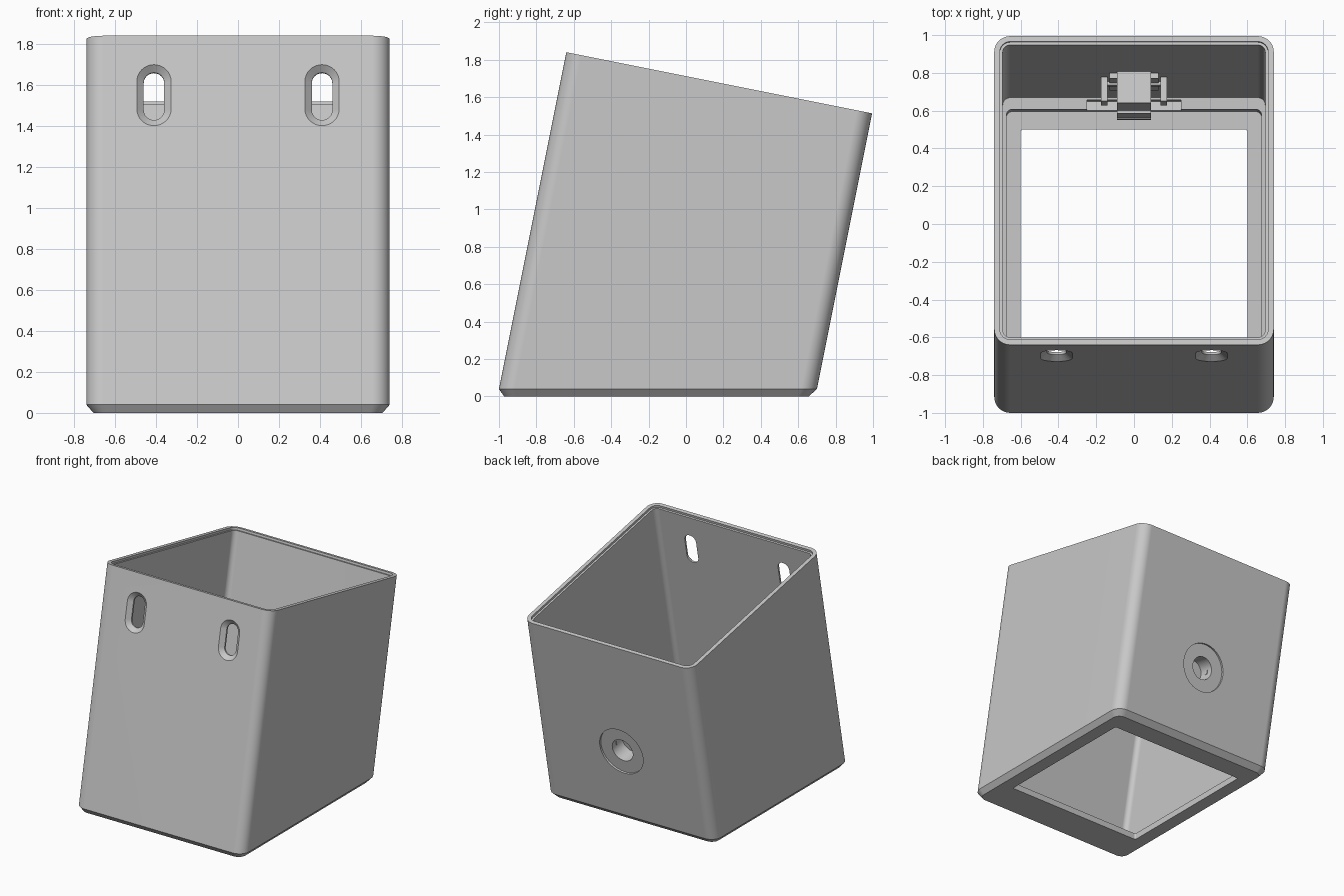
import bpy, bmesh, math
from mathutils import Matrix, Vector

if "Cube" in bpy.data.objects:
    bpy.data.objects.remove(bpy.data.objects["Cube"], do_unlink=True)

LEAN = 0.2                       # backward lean of the walls per unit height
TILT = Matrix.Rotation(-math.atan(LEAN), 4, "X")

grey = bpy.data.materials.new("light_grey")
grey.use_nodes = True
colour = (0.58, 0.58, 0.58, 1)
grey.diffuse_color = colour
grey.node_tree.nodes["Principled BSDF"].inputs["Base Color"].default_value = colour


def make_object(name, bm, matrix=Matrix()):
    bmesh.ops.remove_doubles(bm, verts=bm.verts, dist=0.0002)
    bmesh.ops.recalc_face_normals(bm, faces=bm.faces)
    bm.transform(matrix)
    mesh = bpy.data.meshes.new(name)
    bm.to_mesh(mesh)
    bm.free()
    mesh.materials.append(grey)
    obj = bpy.data.objects.new(name, mesh)
    bpy.context.collection.objects.link(obj)
    return obj


def rounded(hx, lo, hi, r, n=8):
    """Outline of a rounded rectangle, counter-clockwise."""
    corners = [(hx - r, hi - r), (r - hx, hi - r), (r - hx, lo + r), (hx - r, lo + r)]
    pts = []
    for q, (cx, cy) in enumerate(corners):
        for i in range(n + 1):
            a = math.pi / 2 * (q + i / n)
            pts.append((cx + r * math.cos(a), cy + r * math.sin(a)))
    return pts


def loft(name, rings, closed=False, matrix=Matrix()):
    bm = bmesh.new()
    loops = [[bm.verts.new(p) for p in ring] for ring in rings]
    pairs = list(zip(loops, loops[1:]))
    if closed:
        pairs.append((loops[-1], loops[0]))
    else:
        bm.faces.new(loops[0])
        bm.faces.new(loops[-1])
    for a, b in pairs:
        for i in range(len(a)):
            j = (i + 1) % len(a)
            bm.faces.new((a[i], a[j], b[j], b[i]))
    return make_object(name, bm, matrix)


def box(name, low, high, matrix):
    bm = bmesh.new()
    bmesh.ops.create_cube(bm, size=1)
    low, high = Vector(low), Vector(high)
    for v in bm.verts:
        v.co = [(l + h) / 2 + c * (h - l) for l, h, c in zip(low, high, v.co)]
    return make_object(name, bm, matrix)


def cut(target, cutters):
    bpy.context.view_layer.objects.active = target
    for c in cutters:
        c.hide_render = True
        mod = target.modifiers.new("cut", "BOOLEAN")
        mod.operation, mod.solver, mod.object = "DIFFERENCE", "EXACT", c
        bpy.ops.object.modifier_apply(modifier=mod.name)


def smooth(obj):
    bpy.ops.object.select_all(action="DESELECT")
    obj.select_set(True)
    bpy.context.view_layer.objects.active = obj
    bpy.ops.object.shade_smooth_by_angle(angle=math.radians(25))
    mod = obj.modifiers.new("flat_walls", "WEIGHTED_NORMAL")
    mod.keep_sharp = True


# Leaning shell: one closed loft from the base, up the outside, down the inside
def level(inset, z, r):
    return [(x, y + LEAN * (z - 0.04), z)
            for x, y in rounded(0.74 - inset, -1 + inset, 0.7 - inset, r)]


def rim(inset, drop, r):
    ring = []
    for x, y in rounded(0.74 - inset, -1 + inset, 0.7 - inset, r):
        z = (1.712 - drop - LEAN * (y - 0.008)) / (1 + LEAN ** 2)
        ring.append((x, y + LEAN * (z - 0.04), z))
    return ring


def opening(z):
    return [(x, y, z) for x, y in rounded(0.6, -0.7, 0.5, 0.012)]


def recess(z):
    return [(x, y + LEAN * (z - 0.05), z) for x, y in rounded(0.675, -0.93, 0.595, 0.03)]


shell = loft("leaning_shell", [
    opening(0), level(0.035, 0, 0.06), level(0, 0.04, 0.085),
    rim(0, 0, 0.085), rim(0.03, 0, 0.055), rim(0.03, 0.018, 0.055),
    rim(0.045, 0.018, 0.04), level(0.045, 0.11, 0.04),
    recess(0.11), recess(0.05), opening(0.05)], closed=True)

cutters = []

# Two countersunk slots in the front wall
for side in (-1, 1):
    place = Matrix.Translation((side * 0.41, -0.698, 1.55)) @ TILT
    rings = []
    for depth, w, h in ((-0.01, 0.095, 0.163), (0.03, 0.05, 0.118), (0.12, 0.05, 0.118)):
        rings.append([(x, depth, z) for x, z in rounded(w, -h, h, w)])
    cutters.append(loft("slot_cutter", rings, matrix=place))

# Round recess and cable hole in the back wall
back = Matrix.Translation((0, 0.812, 0.6)) @ TILT


def disc_cutter(name, r, start, end):
    rings = [[(x, y, z) for x, z in rounded(r, -r, r, r)] for y in (start, end)]
    return loft(name, rings, matrix=back)


bore = disc_cutter("hole_cutter", 0.09, 0.05, -0.14)
cutters += [disc_cutter("recess_cutter", 0.19, 0.05, -0.015), bore]

# Notch in the ledge under the socket
ledge = Matrix.Translation((0, 0.645, 0.05)) @ TILT
cutters.append(box("notch_cutter", (-0.25, -0.09, 0.016), (0.25, 0, 0.12), ledge))

cut(shell, cutters)
smooth(shell)

# Socket on the inside of the back wall
inner = Matrix.Translation((0, 0.767, 0.6)) @ TILT
plate = box("socket_back_plate", (-0.13, -0.03, -0.16), (0.13, 0.004, 0.17), inner)
housing = box("socket_housing", (-0.09, -0.17, -0.13), (0.09, 0.004, 0.21), inner)
for part in (plate, housing):
    cut(part, [bore])
    smooth(part)
box("socket_lip", (-0.09, -0.19, -0.16), (0.09, -0.02, -0.13), inner)
box("socket_front_step", (-0.09, -0.185, -0.13), (0.09, -0.165, 0.0), inner)
for side, name in ((-1, "right"), (1, "left")):
    lo, hi = sorted((side * 0.14, side * 0.175))
    box(name + "_socket_ear", (lo, -0.13, -0.06), (hi, 0.004, 0.06), inner)
    lo, hi = sorted((side * 0.085, side * 0.145))
    box(name + "_socket_pin", (lo, -0.04, 0.0), (hi, -0.02, 0.04), inner)

for c in cutters:
    bpy.data.objects.remove(c, do_unlink=True)
